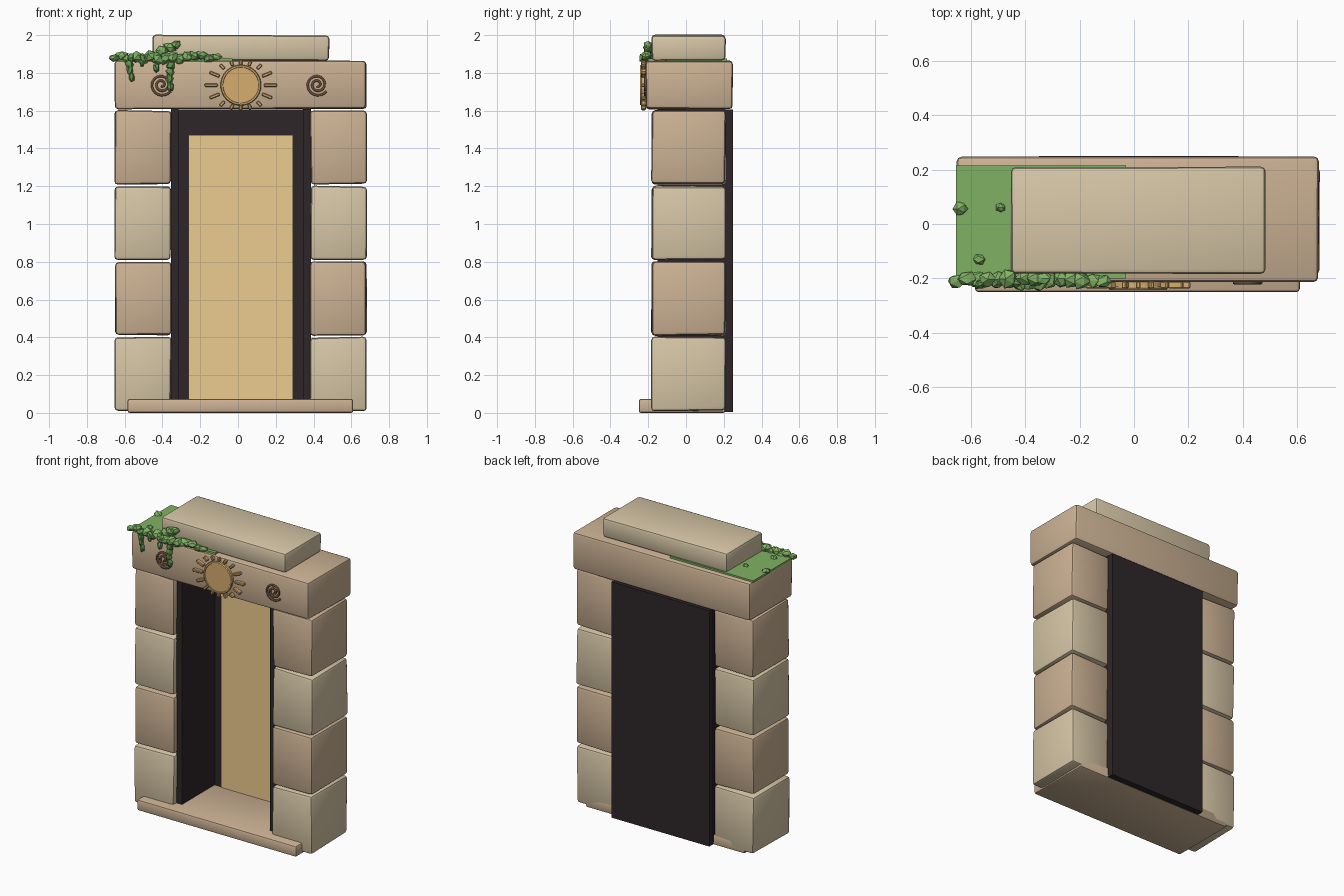
import bpy, bmesh, math, random
from mathutils import Matrix, Vector

if "Cube" in bpy.data.objects:
    bpy.data.objects.remove(bpy.data.objects["Cube"])

random.seed(4)


def material(name, rgb):
    m = bpy.data.materials.new(name)
    lin = [((c / 255 + 0.055) / 1.055) ** 2.4 for c in rgb]
    m.diffuse_color = (*lin, 1)
    m.use_nodes = True
    m.node_tree.nodes["Principled BSDF"].inputs["Base Color"].default_value = m.diffuse_color
    return m


SAND = material("light_stone", (214, 198, 166))
TAN = material("tan_stone", (204, 178, 148))
DARK = material("dark_frame", (46, 38, 40))
GLOW = material("golden_panel", (236, 204, 142))
GOLD = material("sun_gold", (214, 174, 112))
CARVE = material("carving", (104, 76, 56))
MOSS = material("moss", (128, 178, 100))
LEAF = material("leaf", (98, 152, 82))


def finish(bm, name, mat, smooth=False):
    me = bpy.data.meshes.new(name)
    bm.to_mesh(me)
    bm.free()
    ob = bpy.data.objects.new(name, me)
    bpy.context.collection.objects.link(ob)
    me.materials.append(mat)
    if smooth:
        bpy.ops.object.select_all(action='DESELECT')
        ob.select_set(True)
        bpy.context.view_layer.objects.active = ob
        bpy.ops.object.shade_smooth_by_angle(angle=math.radians(40))
    return ob


def box(name, mat, x, y, z, bevel=0.0, jitter=0.0):
    """Box from (min, max) ranges, with optional worn corners."""
    bm = bmesh.new()
    bmesh.ops.create_cube(bm, size=1)
    for v in bm.verts:
        v.co = Vector([r[0] if c < 0 else r[1] for c, r in zip(v.co, (x, y, z))])
        v.co += Vector([random.uniform(-jitter, jitter) for _ in range(3)])
    if bevel:
        bmesh.ops.bevel(bm, geom=bm.edges[:], offset=bevel, segments=2,
                        profile=0.5, affect='EDGES')
    return finish(bm, name, mat, bevel > 0)


# Pillars of stacked stone blocks
for side, xr in (("left", (-0.652, -0.355)), ("right", (0.383, 0.68))):
    for i in range(4):
        z0 = 0.012 + 0.4 * i
        box(f"{side}_pillar_block_{i + 1}", (SAND, TAN)[i % 2], xr,
            (-0.182, 0.208), (z0, z0 + 0.388), 0.018, 0.004)

# Lintel, cap stone and threshold
box("lintel", TAN, (-0.652, 0.68), (-0.214, 0.246), (1.61, 1.865), 0.018, 0.003)
box("cap_stone", SAND, (-0.452, 0.482), (-0.182, 0.21), (1.866, 2.0), 0.018, 0.003)
box("threshold", TAN, (-0.585, 0.61), (-0.25, 0.208), (0.0, 0.074), 0.012)

# Dark door recess with the glowing panel
box("back_panel", DARK, (-0.35, 0.385), (0.205, 0.25), (0.005, 1.605))
box("left_jamb", DARK, (-0.356, -0.315), (-0.15, 0.21), (0.02, 1.61))
box("right_jamb", DARK, (0.345, 0.386), (-0.15, 0.21), (0.02, 1.61))
box("golden_panel", GLOW, (-0.262, 0.292), (0.192, 0.21), (0.06, 1.47))

# Sun emblem: disc, raised rim and rays
SX, SZ = 0.015, 1.735
FACE_FRONT = Matrix.Translation((SX, 0, SZ)) @ Matrix.Rotation(math.pi / 2, 4, 'X')
bm = bmesh.new()
bmesh.ops.create_cone(bm, cap_ends=True, segments=32, radius1=0.1, radius2=0.1, depth=0.045,
                      matrix=Matrix.Translation((0, -0.217, 0)) @ FACE_FRONT)
finish(bm, "sun_disc", GOLD, True)
bpy.ops.mesh.primitive_torus_add(location=(SX, -0.236, SZ), rotation=(math.pi / 2, 0, 0),
                                 major_radius=0.1, minor_radius=0.008,
                                 major_segments=32, minor_segments=6)
rim = bpy.context.object
rim.name = "sun_rim"
rim.data.materials.append(GOLD)

bm = bmesh.new()
for i in range(16):
    a = i * math.tau / 16
    outer = 1 / math.hypot(math.cos(a) / 0.192, math.sin(a) / 0.133)
    inner = min(0.122, outer - 0.028)
    mat = (Matrix.Translation((SX, -0.225, SZ)) @ Matrix.Rotation(-a, 4, 'Y')
           @ Matrix.Translation(((inner + outer) / 2, 0, 0))
           @ Matrix.Diagonal((outer - inner, 0.026, 0.017, 1)))
    bmesh.ops.create_cube(bm, size=1, matrix=mat)
bmesh.ops.bevel(bm, geom=bm.edges[:], offset=0.004, segments=1, affect='EDGES')
finish(bm, "sun_rays", GOLD)

# Carved spirals on either side of the sun
for name, cx in (("left_spiral", -0.405), ("right_spiral", 0.42)):
    cu = bpy.data.curves.new(name, 'CURVE')
    cu.dimensions = '3D'
    cu.bevel_depth = 0.007
    cu.bevel_resolution = 1
    cu.use_fill_caps = True
    sp = cu.splines.new('POLY')
    n = 44
    sp.points.add(n - 1)
    for i, p in enumerate(sp.points):
        t = i / (n - 1)
        a, r = t * 2.2 * math.tau - 1.9, 0.008 + 0.052 * t
        p.co = (cx + r * math.cos(a), -0.216, 1.738 + r * math.sin(a), 1)
    cu.materials.append(CARVE)
    bpy.context.collection.objects.link(bpy.data.objects.new(name, cu))

# Moss sheet on top of the lintel
box("moss_sheet", MOSS, (-0.655, -0.03), (-0.2, 0.216), (1.86, 1.876))


def blob(bm, x, y, z, sx, sy, sz):
    """Low-poly irregular leaf clump."""
    m = (Matrix.Translation((x, y, z)) @ Matrix.Diagonal((sx, sy, sz, 1))
         @ Matrix.Rotation(random.uniform(0, 6), 4, 'Y'))
    out = bmesh.ops.create_icosphere(bm, subdivisions=1, radius=1, matrix=m)
    c = Vector((x, y, z))
    for v in out["verts"]:
        v.co = c + (v.co - c) * random.uniform(0.8, 1.15)


# Clumps along the front edge, plus a few on top
bm = bmesh.new()
for i in range(15):
    t = i / 14
    s = 0.6 + 0.4 * math.sin(math.pi * t)
    blob(bm, -0.655 + 0.54 * t, -0.208 + random.uniform(-0.008, 0.008),
         1.882 + random.uniform(-0.01, 0.01), 0.036, 0.034 * s + 0.006, 0.034 * s)
for x, y, z, r in ((-0.36, -0.2, 1.935, 0.036), (-0.33, -0.2, 1.95, 0.028),
                   (-0.40, -0.2, 1.915, 0.034), (-0.64, 0.055, 1.876, 0.03),
                   (-0.49, 0.06, 1.876, 0.022), (-0.57, -0.13, 1.876, 0.026)):
    blob(bm, x, y, z, r, r * 0.9, r * 0.8)
finish(bm, "moss_clumps", MOSS)

# Hanging vines
bm = bmesh.new()
for x, bottom, w in ((-0.57, 1.755, 0.024), (-0.43, 1.80, 0.024),
                     (-0.365, 1.705, 0.026), (-0.50, 1.83, 0.02)):
    n = max(2, round((1.88 - bottom) / 0.035))
    for i in range(n):
        t = i / (n - 1)
        r = w * (1 - 0.25 * t)
        blob(bm, x + random.uniform(-0.008, 0.008), -0.22,
             1.88 + (bottom + 0.025 - 1.88) * t, r, 0.02, 0.03)
finish(bm, "hanging_vines", LEAF)
